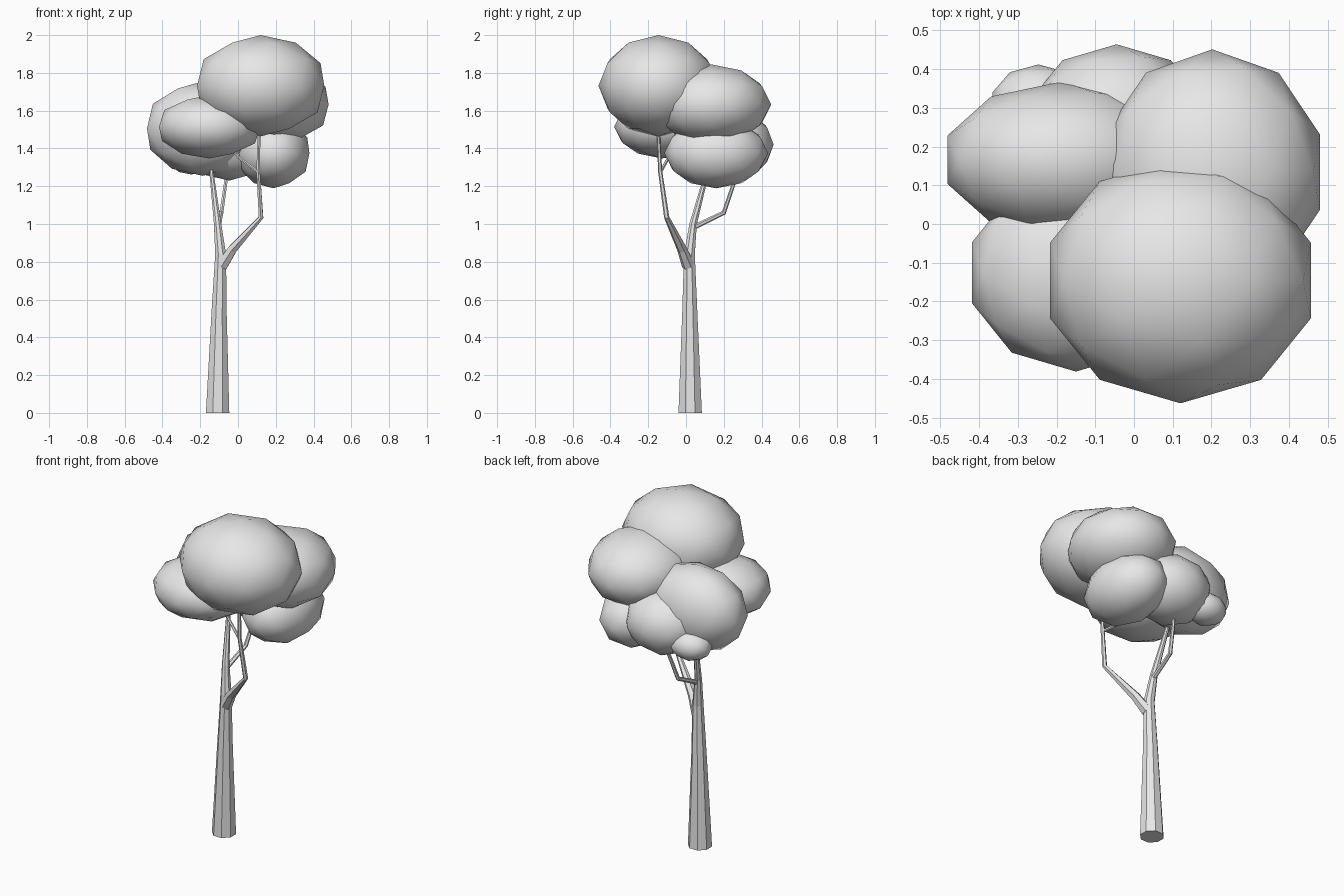
import bpy, bmesh, math
from mathutils import Vector

if "Cube" in bpy.data.objects:
    bpy.data.objects.remove(bpy.data.objects["Cube"])


def make_mat(name, rgb):
    m = bpy.data.materials.new(name)
    m.diffuse_color = (*rgb, 1)
    m.use_nodes = True
    m.node_tree.nodes["Principled BSDF"].inputs["Base Color"].default_value = m.diffuse_color
    return m


grey = make_mat("plain grey", (0.8, 0.8, 0.8))


def finish(name, bm, smooth):
    bmesh.ops.recalc_face_normals(bm, faces=bm.faces)
    me = bpy.data.meshes.new(name)
    bm.to_mesh(me)
    bm.free()
    me.materials.append(grey)
    for p in me.polygons:
        p.use_smooth = smooth
    ob = bpy.data.objects.new(name, me)
    bpy.context.collection.objects.link(ob)


def limb(name, path, sides):
    """Tapered tube through (x, y, z, radius) points."""
    bm = bmesh.new()
    pts = [Vector(p[:3]) for p in path]
    rings = []
    for i, p in enumerate(pts):
        a, b = pts[max(i - 1, 0)], pts[min(i + 1, len(pts) - 1)]
        d = (b - a).normalized()
        if p.z == 0:
            d = Vector((0, 0, 1))  # flat foot on the ground
        u = Vector((0, 1, 0)).cross(d).normalized()
        v = d.cross(u)
        ring = []
        for k in range(sides):
            t = math.tau * (k + 0.5) / sides
            ring.append(bm.verts.new(p + path[i][3] * (u * math.cos(t) + v * math.sin(t))))
        rings.append(ring)
    for r, s in zip(rings, rings[1:]):
        for k in range(sides):
            n = (k + 1) % sides
            bm.faces.new((r[k], r[n], s[n], s[k]))
    bm.faces.new(rings[0])
    bm.faces.new(rings[-1])
    finish(name, bm, False)


def leaf_clump(name, centre, radii):
    bm = bmesh.new()
    bmesh.ops.create_icosphere(bm, subdivisions=2, radius=1)
    bmesh.ops.scale(bm, vec=radii, verts=bm.verts)
    bmesh.ops.translate(bm, vec=centre, verts=bm.verts)
    finish(name, bm, True)


# Trunk, continuing into the main left branch
limb("trunk", [(-0.108, 0.022, 0, 0.067), (-0.10, 0.020, 0.54, 0.043),
               (-0.092, 0.018, 0.84, 0.031), (-0.108, 0.038, 1.0, 0.021),
               (-0.14, 0.11, 1.27, 0.012), (-0.145, 0.13, 1.36, 0.01)], 8)
# Right branch with its small twig
limb("right_branch", [(-0.085, 0.012, 0.78, 0.034), (-0.03, -0.02, 0.865, 0.027),
                      (0.122, -0.102, 1.035, 0.014), (0.107, -0.137, 1.28, 0.011),
                      (0.112, -0.148, 1.52, 0.008)], 6)
limb("right_twig", [(0.107, -0.135, 1.275, 0.009), (0.0, -0.09, 1.355, 0.008),
                    (-0.05, -0.08, 1.42, 0.007)], 6)
# Back branch
limb("back_branch", [(-0.105, 0.035, 0.98, 0.014), (-0.088, 0.20, 1.06, 0.012),
                     (-0.065, 0.255, 1.22, 0.01), (-0.06, 0.265, 1.3, 0.008)], 6)

# Leaf clumps: centre, radii
clumps = {
    "top_leaves": ((0.12, -0.146, 1.732), (0.354, 0.317, 0.268)),
    "right_leaves": ((0.202, 0.134, 1.633), (0.292, 0.317, 0.212)),
    "left_leaves": ((-0.186, 0.166, 1.505), (0.311, 0.202, 0.25)),
    "front_left_leaves": ((-0.15, -0.126, 1.515), (0.282, 0.255, 0.168)),
    "back_leaves": ((-0.045, 0.249, 1.42), (0.238, 0.215, 0.19)),
    "lower_right_leaves": ((0.188, 0.16, 1.375), (0.2, 0.275, 0.186)),
    "small_back_leaves": ((-0.247, 0.307, 1.35), (0.125, 0.105, 0.088)),
}
for name, (c, r) in clumps.items():
    leaf_clump(name, c, r)
